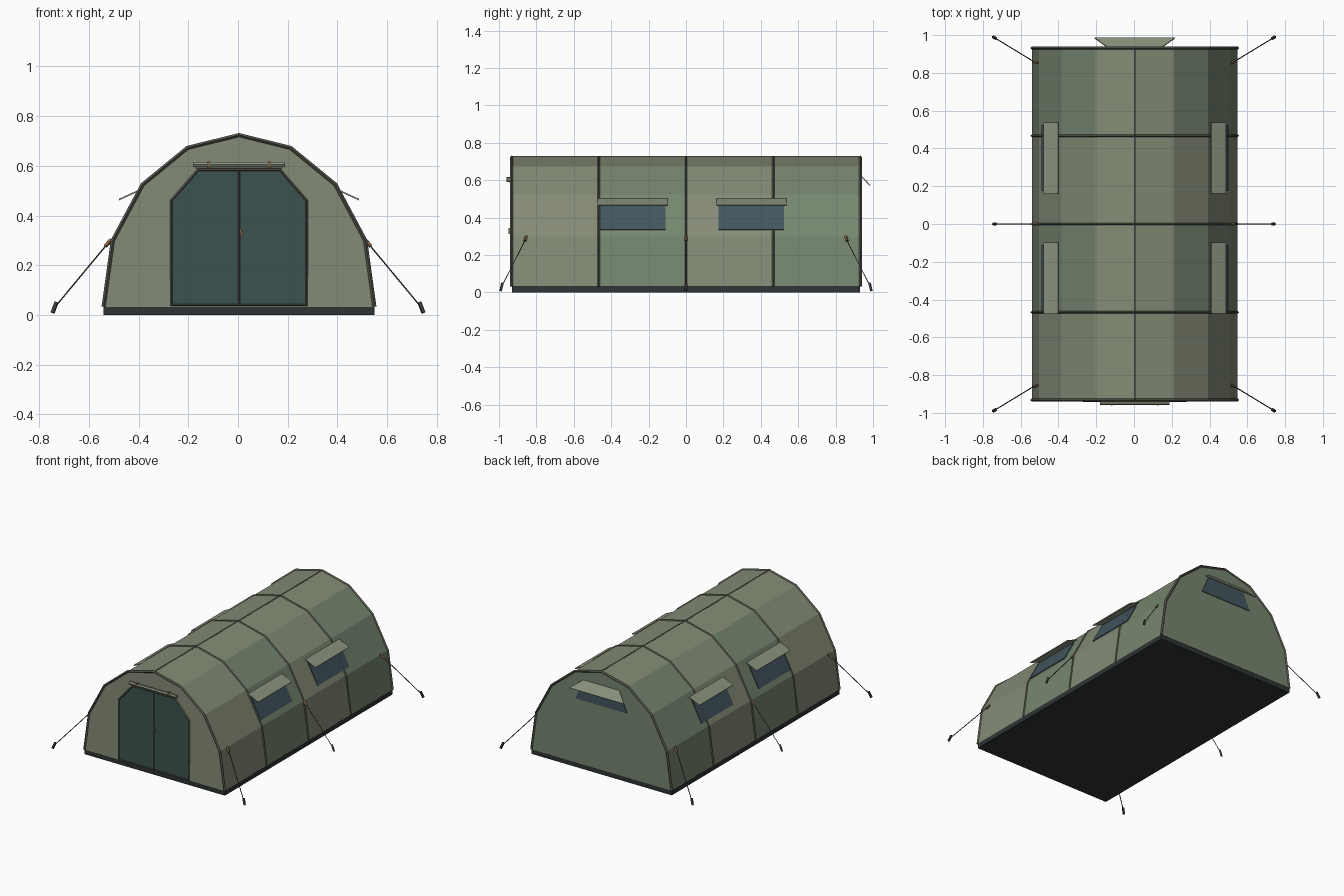
import bpy, bmesh
from mathutils import Vector

if "Cube" in bpy.data.objects:
    bpy.data.objects.remove(bpy.data.objects["Cube"])

CX = 0.004      # slight body offset
L = 0.932       # half length of the body
HALF = [(0.545, 0.033), (0.508, 0.30), (0.388, 0.525), (0.207, 0.673), (0, 0.724)]
ARCH = HALF + [(-x, z) for x, z in HALF[-2::-1]]
BAYS = [-L, -0.467, 0, 0.467, L]


def mat(name, r, g, b):
    m = bpy.data.materials.new(name)
    m.diffuse_color = (r, g, b, 1)
    m.use_nodes = True
    m.node_tree.nodes["Principled BSDF"].inputs["Base Color"].default_value = m.diffuse_color
    return m


OLIVE = mat("olive_canvas", .23, .26, .18)
GREEN = mat("green_canvas", .18, .24, .16)
KHAKI = mat("khaki_flap", .25, .28, .20)
FLOOR = mat("dark_floor", .028, .033, .033)
DOOR = mat("door_teal", .045, .085, .078)
GLASS = mat("window_blue", .055, .09, .11)
TRIM = mat("grey_trim", .10, .105, .08)
STRAP = mat("brown_strap", .22, .13, .06)
METAL = mat("dark_metal", .05, .05, .045)


def finish(name, bm, *mats, dx=CX):
    bmesh.ops.recalc_face_normals(bm, faces=bm.faces)
    me = bpy.data.meshes.new(name)
    bm.to_mesh(me)
    bm.free()
    for m in mats:
        me.materials.append(m)
    ob = bpy.data.objects.new(name, me)
    ob.location.x = dx
    bpy.context.collection.objects.link(ob)
    return ob


def sheet(name, pts, thick, m):
    """Flat polygon thickened to both sides."""
    bm = bmesh.new()
    f = bm.faces.new([bm.verts.new(p) for p in pts])
    f.normal_update()
    n = f.normal.copy()
    bmesh.ops.translate(bm, verts=bm.verts, vec=-n * thick / 2)
    new = bmesh.ops.extrude_face_region(bm, geom=[f], use_keep_orig=True)["geom"]
    bmesh.ops.translate(bm, vec=n * thick,
                        verts=[v for v in new if isinstance(v, bmesh.types.BMVert)])
    return finish(name, bm, m)


def box(name, lo, hi, m):
    bm = bmesh.new()
    bmesh.ops.create_cube(bm, size=1)
    lo, hi = Vector(lo), Vector(hi)
    for v in bm.verts:
        v.co = (lo + hi) / 2 + v.co * (hi - lo)
    return finish(name, bm, m)


def tube(name, pts, radius, m, cyclic=False, res=0, dx=CX):
    """Path swept with a low-poly round section, turned into a mesh."""
    cu = bpy.data.curves.new(name, 'CURVE')
    cu.dimensions = '3D'
    cu.bevel_depth, cu.bevel_resolution, cu.use_fill_caps = radius, res, True
    sp = cu.splines.new('POLY')
    sp.points.add(len(pts) - 1)
    for p, co in zip(sp.points, pts):
        p.co = (*co, 1)
    sp.use_cyclic_u = cyclic
    tmp = bpy.data.objects.new(name + "_path", cu)
    bpy.context.collection.objects.link(tmp)
    dg = bpy.context.evaluated_depsgraph_get()
    me = bpy.data.meshes.new_from_object(tmp.evaluated_get(dg))
    bpy.data.objects.remove(tmp)
    bm = bmesh.new()
    bm.from_mesh(me)
    for f in bm.faces:
        f.smooth = False
        f.material_index = 0
    bpy.data.meshes.remove(me)
    return finish(name, bm, m, dx=dx)


# Canvas shell: arch lofted through the bays, closed at both ends
bm = bmesh.new()
rows = [[bm.verts.new((x, y, z)) for x, z in ARCH] for y in BAYS]
for j in range(4):
    for i in range(len(ARCH) - 1):
        f = bm.faces.new((rows[j][i], rows[j][i + 1], rows[j + 1][i + 1], rows[j + 1][i]))
        f.material_index = j % 2 if i not in (3, 4) else 0
    bm.faces.new((rows[j][0], rows[j + 1][0], rows[j + 1][-1], rows[j][-1]))
bm.faces.new(rows[0])
bm.faces.new(rows[-1]).material_index = 1
finish("canvas_shell", bm, OLIVE, GREEN)

# Groundsheet tub
box("floor_tub", (-0.545, -0.93, 0), (0.545, 0.93, 0.034), FLOOR)

# Arch ribs and ridge seam
for i, y in enumerate(BAYS):
    r = 0.008 if abs(y) > 0.9 else 0.006
    tube(f"arch_rib_{i}", [(x, y, z) for x, z in ARCH], r, TRIM)
tube("ridge_seam", [(0, -L, 0.725), (0, L, 0.725)], 0.005, TRIM)

# Front double door with trim, zip and pull
door = [(-.272, .04), (.272, .04), (.272, .46), (.165, .583), (-.165, .583), (-.272, .46)]
yf = -L - 0.002
sheet("door_panel", [(x, yf, z) for x, z in door], 0.006, DOOR)
tube("door_trim", [(x, yf - .002, z) for x, z in door], 0.006, TRIM, cyclic=True)
tube("door_zip", [(0, yf - .002, .04), (0, yf - .002, .583)], 0.005, TRIM)
sheet("zip_pull", [(0, -.945, .345), (.008, -.945, .345), (.018, -.945, .312), (.008, -.945, .312)],
      0.006, STRAP)

# Rolled door cover and its straps
tube("rolled_cover", [(-.185, -.947, .605), (.185, -.947, .605)], 0.011, KHAKI, res=1)
box("cover_batten", (-.175, -.945, .589), (.175, -.93, .599), TRIM)
for x in (-.122, .122):
    box("cover_strap", (x - .005, -.961, .591), (x + .005, -.934, .618), STRAP)

# Side windows with awning flaps, both sides
(x0, z0), (x1, z1) = HALF[1], HALF[2]


def wall_x(z):
    return x0 + (x1 - x0) * (z - z0) / (z1 - z0) + 0.003


for s, side in ((1, "right"), (-1, "left")):
    for y in (-.285, .35):
        a, b = y - .175, y + .175
        sheet(f"{side}_window", [(s * wall_x(z), yy, z) for yy, z in
                                 ((a, .335), (b, .335), (b, .478), (a, .478))], 0.006, GLASS)
        a, b = y - .188, y + .188
        sheet(f"{side}_window_flap", [(s * x, yy, z) for x, yy, z in
              ((wall_x(.5), a, .5), (wall_x(.5), b, .5), (.483, b, .464), (.483, a, .464))],
              0.006, KHAKI)

# Back window and flap, both trapezoids
sheet("back_window", [(-.2, L + .002, .485), (.2, L + .002, .485),
                      (.14, L + .002, .625), (-.14, L + .002, .625)], 0.006, GLASS)
sheet("back_window_flap", [(-.213, .984, .572), (.213, .984, .572),
                           (.14, L, .627), (-.14, L, .627)], 0.006, KHAKI)

# Guy ropes, loops and ground stakes
for s in (1, -1):
    for t in (-1, 0, 1):
        top = Vector((s * 0.518, t * 0.852, 0.295))
        end = Vector((s * 0.738, t * 0.986, 0.03))
        tube("guy_rope", [top, end], 0.0028, METAL, dx=0)
        tube("rope_loop", [top + Vector((-s * .008, 0, .008)), top.lerp(end, .07)], 0.008, STRAP, dx=0)
        lean = Vector((s * .008, t * .005, -.021))
        tube("ground_stake", [end - lean, end + lean], 0.0085, METAL, dx=0)
